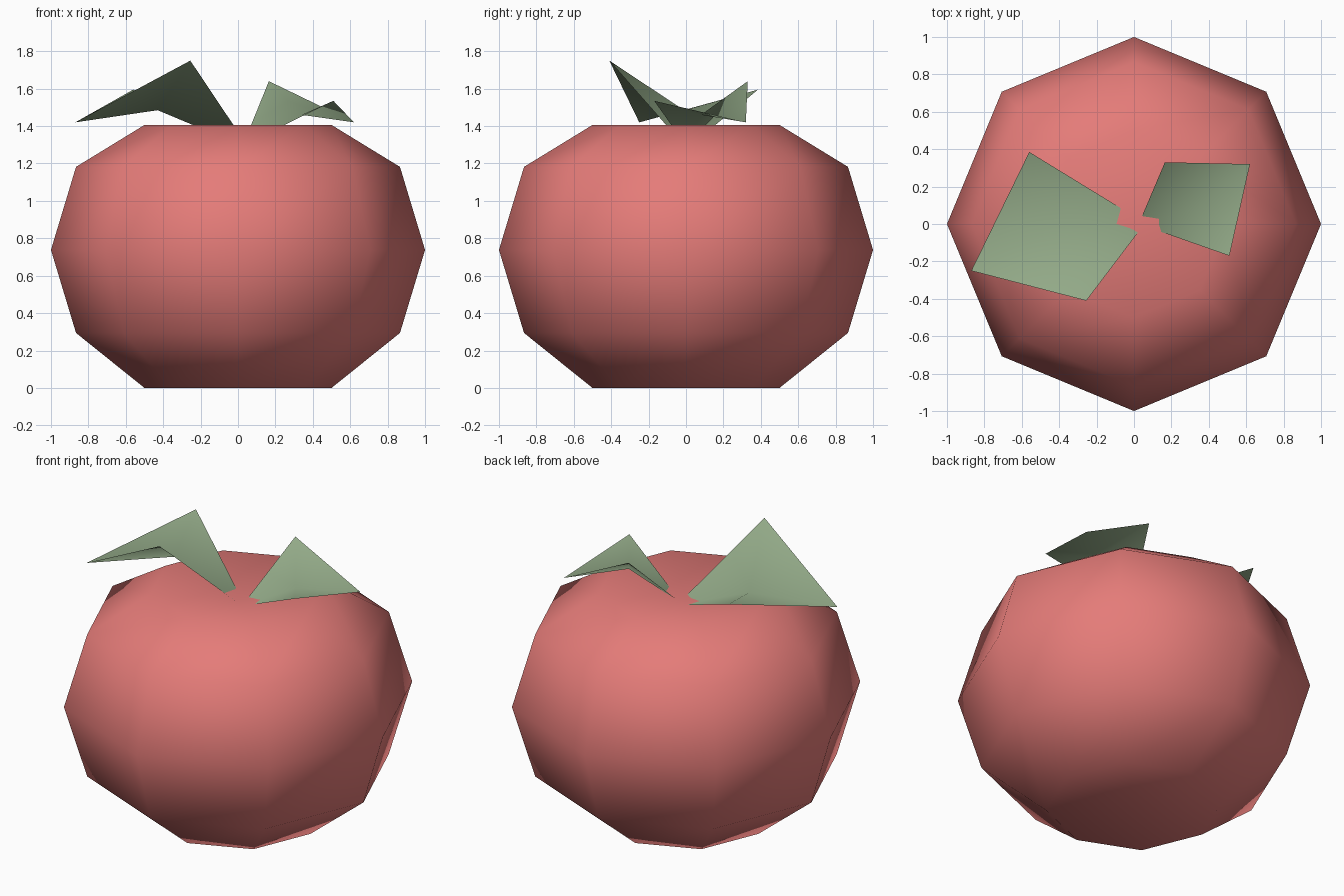
import bpy, bmesh, math

if "Cube" in bpy.data.objects:
    bpy.data.objects.remove(bpy.data.objects["Cube"])


def material(name, rgb):
    m = bpy.data.materials.new(name)
    m.diffuse_color = (*rgb, 1)
    m.use_nodes = True
    m.node_tree.nodes["Principled BSDF"].inputs["Base Color"].default_value = m.diffuse_color
    return m


def finish(bm, name, mat):
    for f in bm.faces:
        f.smooth = True
    me = bpy.data.meshes.new(name)
    bm.to_mesh(me)
    bm.free()
    me.materials.append(mat)
    ob = bpy.data.objects.new(name, me)
    bpy.context.collection.objects.link(ob)
    return ob


red = material("soft red", (0.78, 0.2, 0.19))
green = material("sage green", (0.29, 0.40, 0.245))

# Fruit body: eight-sided lathe with dimpled top and bottom
SIDES = 8
profile = [(0.5, 0.0), (0.866, 0.294), (1.0, 0.738), (0.866, 1.182), (0.5, 1.406)]
bm = bmesh.new()
rings = [[bm.verts.new((r * math.cos(math.tau * i / SIDES),
                        r * math.sin(math.tau * i / SIDES), z))
          for i in range(SIDES)] for r, z in profile]
bottom = bm.verts.new((0, 0, 0.03))
top = bm.verts.new((0, 0, 1.33))
for i in range(SIDES):
    j = (i + 1) % SIDES
    for lo, hi in zip(rings, rings[1:]):
        bm.faces.new((lo[i], lo[j], hi[j], hi[i]))
    bm.faces.new((rings[-1][i], rings[-1][j], top))
    bm.faces.new((rings[0][j], rings[0][i], bottom))
finish(bm, "fruit_body", red)


# Leaves: diamond folded along the midrib, bent at its middle
def leaf(name, base, left, tip, right, mid):
    bm = bmesh.new()
    rim = [bm.verts.new(p) for p in (base, left, tip, right)]
    centre = bm.verts.new(mid)
    for k in range(4):
        f = bm.faces.new((rim[k], rim[(k + 1) % 4], centre))
        f.normal_update()
        if f.normal.z < 0:
            f.normal_flip()
    finish(bm, name, green)


leaf("large_leaf", (0.06, 0.005, 1.28), (-0.255, -0.41, 1.75), (-0.87, -0.25, 1.42),
     (-0.56, 0.385, 1.595), (-0.43, -0.01, 1.485))
leaf("small_leaf", (0.025, 0.0, 1.295), (0.51, -0.17, 1.535), (0.62, 0.32, 1.42),
     (0.165, 0.33, 1.64), (0.34, 0.08, 1.46))
